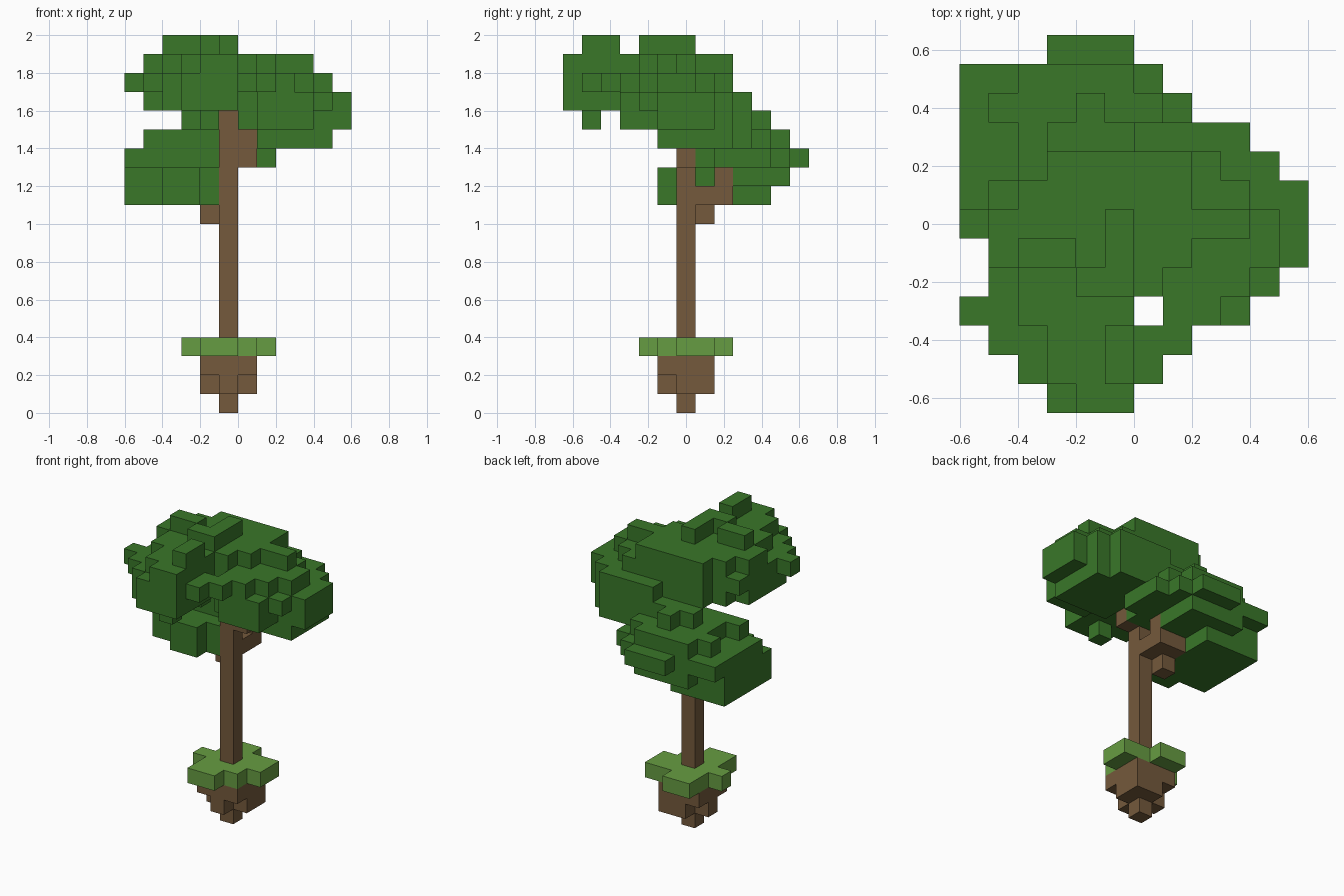
import bpy
import bmesh
from mathutils import Vector

cube = bpy.data.objects.get("Cube")
if cube:
    bpy.data.objects.remove(cube, do_unlink=True)

UNIT = 0.1


def material(name, r, g, b):
    mat = bpy.data.materials.new(name)
    mat.use_nodes = True
    mat.diffuse_color = (r, g, b, 1)
    mat.node_tree.nodes["Principled BSDF"].inputs["Base Color"].default_value = (r, g, b, 1)
    return mat


def layer(z, first_y, *rows):
    """One slab of blocks: each row is a start and end along x, stepping back in y."""
    return {(x, first_y + i, z) for i, (a, b) in enumerate(rows) for x in range(a, b)}


def build(name, cells, mat):
    """Skin a set of blocks with only its outer faces."""
    bm = bmesh.new()
    for cell in cells:
        centre = Vector(cell) + Vector((0.5, 0, 0.5))
        for axis in range(3):
            for sign in (-1, 1):
                n = Vector((0, 0, 0))
                n[axis] = sign
                if tuple(int(c + d) for c, d in zip(cell, n)) in cells:
                    continue
                u, v = Vector((0, 0, 0)), Vector((0, 0, 0))
                u[(axis + 1) % 3] = 0.5
                v[(axis + 2) % 3] = 0.5 * sign
                mid = centre + n / 2
                corners = (mid - u - v, mid + u - v, mid + u + v, mid - u + v)
                bm.faces.new([bm.verts.new(c * UNIT) for c in corners])
    bmesh.ops.remove_doubles(bm, verts=bm.verts, dist=UNIT / 100)
    # merge the flat areas into clean faces
    bmesh.ops.dissolve_limit(bm, angle_limit=0.01, verts=bm.verts, edges=bm.edges)
    mesh = bpy.data.meshes.new(name)
    bm.to_mesh(mesh)
    bm.free()
    mesh.materials.append(mat)
    obj = bpy.data.objects.new(name, mesh)
    bpy.context.collection.objects.link(obj)
    return obj


leaf = material("leaf_green", 0.041, 0.184, 0.022)
grass = material("grass_green", 0.134, 0.335, 0.054)
bark = material("bark_brown", 0.176, 0.101, 0.045)

# Hanging clump of soil, narrowing downwards
soil = layer(0, 0, (-1, 0))
soil |= layer(1, -1, (-1, 0), (-2, 1), (-1, 1))
soil |= layer(2, -1, (-2, 1), (-2, 1), (-2, 1))
build("soil", soil, bark)

# Grass pad
build("grass_pad", layer(3, -2, (-2, 0), (-2, 1), (-3, 2), (-2, 2), (-2, 0)), grass)

# Trunk with two short branches
trunk = {(-1, 0, z) for z in range(4, 16)}
trunk |= {(0, 0, 13), (0, 0, 14)}
trunk |= {(-2, 1, 10), (-2, 1, 11), (-1, 1, 11)}
trunk |= {(-2, 2, 11), (-1, 2, 11), (-1, 2, 12)}
build("trunk", trunk, bark)

# Low foliage at the back
low = layer(11, -1, (-4, -2), (-6, -1), (-6, -2), (-6, -2), (-6, -2), (-6, -2))
low |= layer(12, -1, (-4, -2), (-6, -1), (-6, -1), (-6, -1), (-6, 0), (-6, 0), (-4, 0))
low |= layer(13, 1, (-6, 1), (-6, 2), (-6, 2), (-6, 2), (-6, 1), (-3, 0))
low |= layer(14, 1, (-5, 1), (-4, 1), (-4, 1), (-5, 1), (-4, 0))
low |= layer(15, 3, (-3, 0), (-2, -1))
build("low_foliage", low - trunk, leaf)

# Crown foliage: underside on the left, then the wide layers and top tufts
crown = layer(14, -1, (1, 5), (1, 5), (1, 5), (1, 5), (0, 4))
crown |= layer(15, -3, (1, 4), (0, 4), (0, 6), (0, 6), (0, 6), (0, 5), (0, 4))
crown |= layer(15, -5, (-2, -1))
crown |= layer(15, -2, (-3, -1))
crown |= layer(16, -6, (-3, 0), (-4, 0), (-4, 0), (-5, 0), (-5, 5),
               (-5, 6), (-5, 6), (-4, 6), (-3, 5), (0, 4))
crown |= layer(16, -3, (1, 4))
crown |= layer(17, -6, (-3, 0), (-4, 1), (-5, 2), (-6, 0), (-5, 4),
               (-5, 5), (-5, 5), (-5, 4), (-3, 3))
crown |= layer(17, -3, (1, 3))
crown |= layer(18, -6, (-2, 0), (-3, 0), (-3, 0), (-4, 0), (-4, 1),
               (-5, 2), (-5, 4), (-4, 2), (-3, 2))
crown |= layer(19, -5, (-1, 0), (-1, 0))
crown |= layer(19, -2, (-2, 0), (-1, 0), (-1, 0))
crown |= layer(19, -1, (-4, -2))
build("crown_foliage", crown - trunk, leaf)
